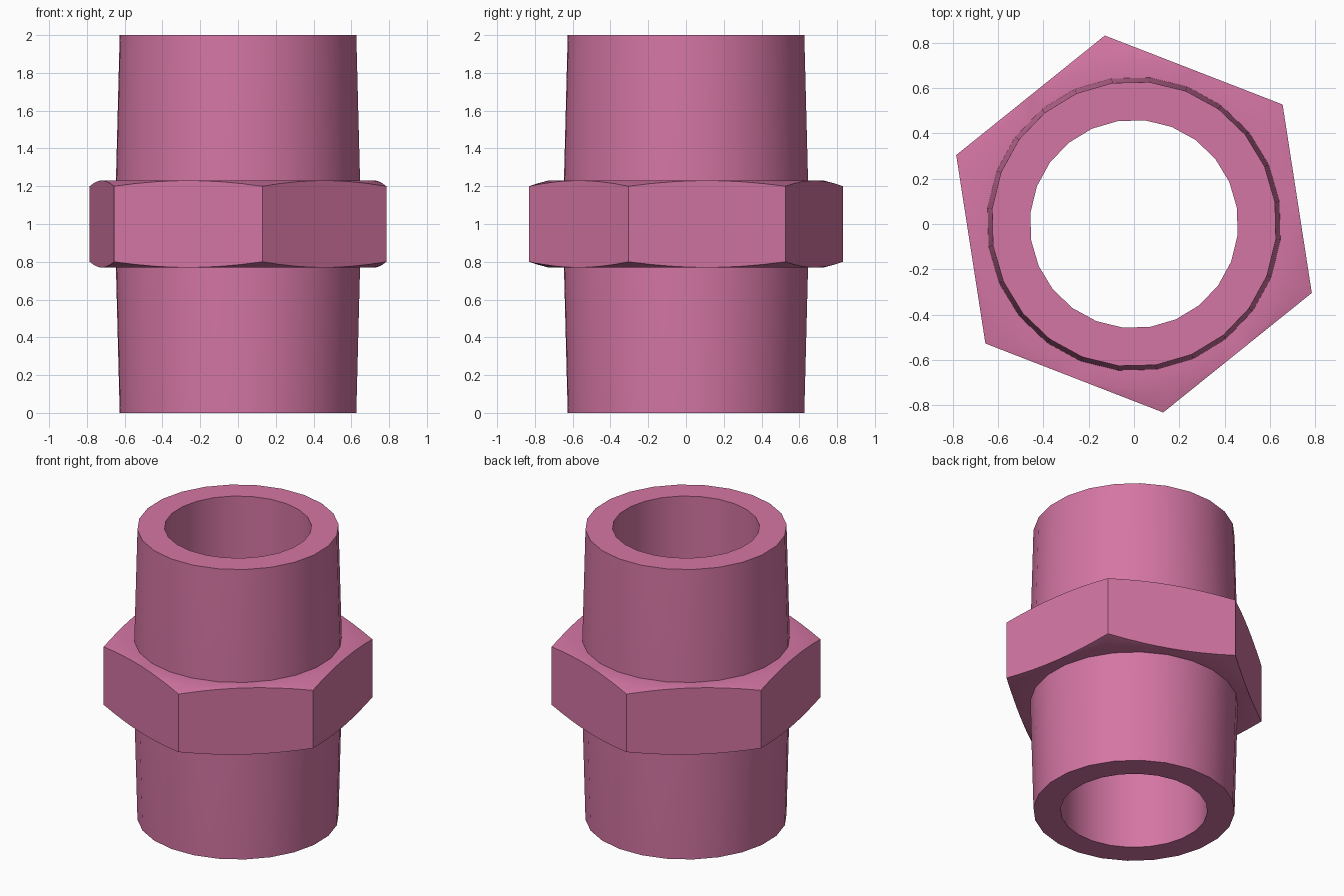
import bpy
import bmesh
from math import cos, pi, radians

# Remove the default cube
cube = bpy.data.objects.get("Cube")
if cube:
    bpy.data.objects.remove(cube, do_unlink=True)

pink = bpy.data.materials.new("rose pink")
pink.use_nodes = True
color = (0.66, 0.18, 0.37, 1)
pink.diffuse_color = color
pink.node_tree.nodes["Principled BSDF"].inputs["Base Color"].default_value = color

TURN = radians(38.8)        # angle of a hexagon corner
MID = 1.0                   # height of the collar centre
HALF = 0.23                 # half height of the collar
CORNER = 0.842
FLAT = CORNER * cos(pi / 6)
CHAMFER = 0.03 / (CORNER - FLAT)


def loft(name, steps, profile):
    """Sweep a closed profile(angle) of (radius, height) pairs around z."""
    bm = bmesh.new()
    columns = []
    for i in range(steps):
        a = 2 * pi * i / steps
        columns.append([bm.verts.new((r * cos(a + TURN), r * cos(a + TURN - pi / 2), z))
                        for r, z in profile(a)])
    for i, col in enumerate(columns):
        nxt = columns[(i + 1) % steps]
        for j in range(len(col)):
            k = (j + 1) % len(col)
            bm.faces.new((col[j], nxt[j], nxt[k], col[k]))
    bmesh.ops.remove_doubles(bm, verts=bm.verts, dist=0.0005)
    bmesh.ops.recalc_face_normals(bm, faces=bm.faces)
    mesh = bpy.data.meshes.new(name)
    bm.to_mesh(mesh)
    bm.free()
    mesh.materials.append(pink)
    obj = bpy.data.objects.new(name, mesh)
    bpy.context.collection.objects.link(obj)
    bpy.ops.object.select_all(action="DESELECT")
    obj.select_set(True)
    bpy.context.view_layer.objects.active = obj
    return obj


# Hollow pipe body, tapering slightly toward both open ends
def pipe_profile(a):
    bore, end, root = 0.46, 0.63, 0.65
    return [(bore, 0), (end, 0), (root, MID - HALF), (root, MID + HALF),
            (end, 2 * MID), (bore, 2 * MID)]


loft("pipe_body", 24, pipe_profile)
bpy.ops.object.shade_smooth_by_angle(angle=radians(30))


# Hexagonal collar whose corners are cut by a shallow cone
def collar_profile(a):
    r = FLAT / cos(a % (pi / 3) - pi / 6)
    h = HALF - CHAMFER * (r - FLAT)
    inner = 0.64
    return [(inner, MID - HALF), (FLAT, MID - HALF), (r, MID - h),
            (r, MID + h), (FLAT, MID + HALF), (inner, MID + HALF)]


loft("hex_collar", 48, collar_profile)
bpy.ops.object.shade_smooth_by_angle(angle=radians(30))
